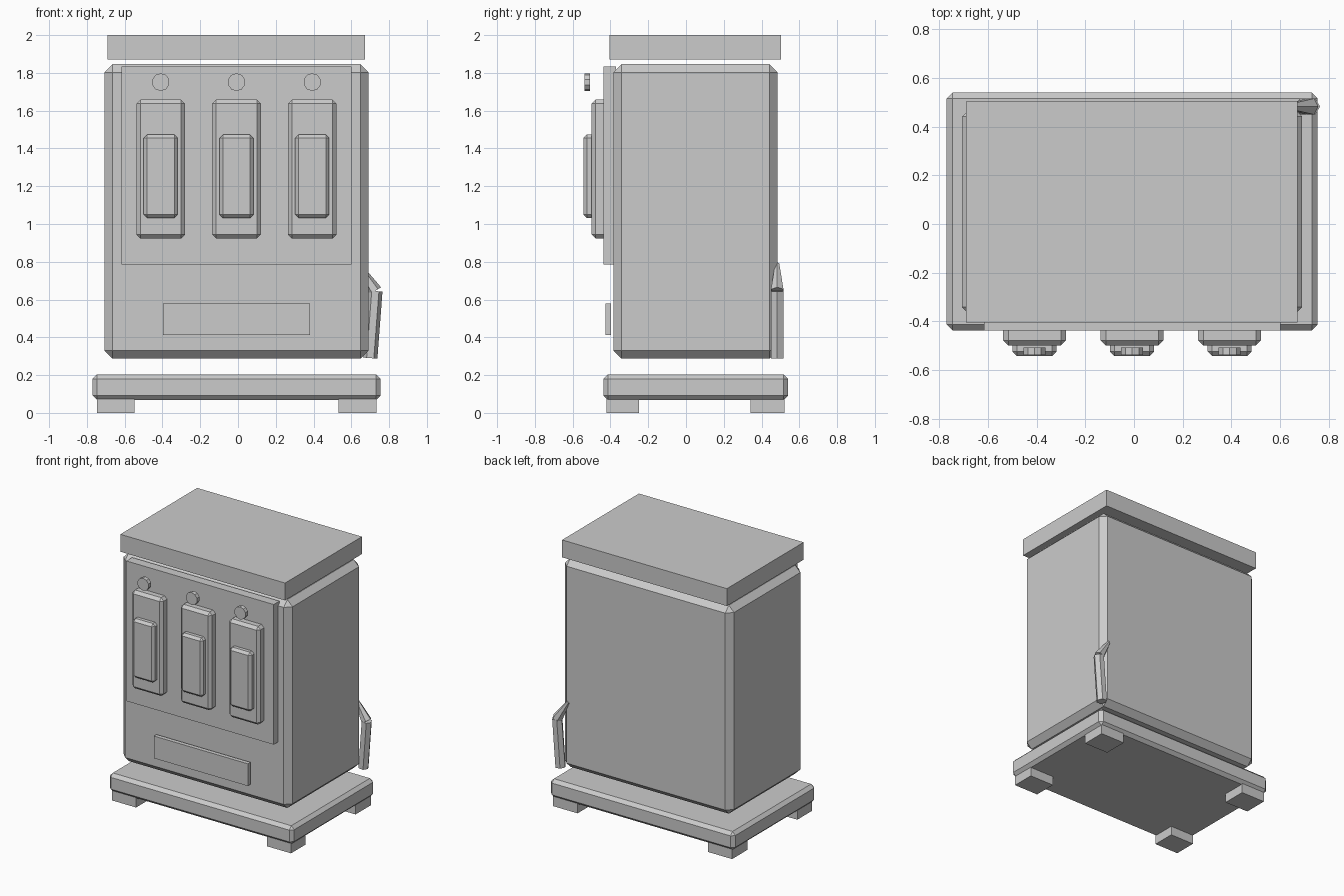
import bpy, bmesh, math
from mathutils import Vector

if "Cube" in bpy.data.objects:
    bpy.data.objects.remove(bpy.data.objects["Cube"])

grey = bpy.data.materials.new("light_grey")
grey.diffuse_color = (0.6, 0.6, 0.6, 1)
grey.use_nodes = True
grey.node_tree.nodes["Principled BSDF"].inputs["Base Color"].default_value = grey.diffuse_color


def finish(name, bm, bevel=0):
    if bevel:
        bmesh.ops.bevel(bm, geom=bm.edges[:], offset=bevel, segments=1,
                        affect='EDGES', profile=0.5)
    bmesh.ops.recalc_face_normals(bm, faces=bm.faces[:])
    mesh = bpy.data.meshes.new(name)
    bm.to_mesh(mesh)
    bm.free()
    mesh.materials.append(grey)
    obj = bpy.data.objects.new(name, mesh)
    bpy.context.collection.objects.link(obj)
    return obj


def box(name, x, y, z, bevel=0):
    """Box given as (min, max) ranges, with optional chamfer."""
    bm = bmesh.new()
    bmesh.ops.create_cube(bm, size=1)
    for v in bm.verts:
        v.co = [(r[0] + r[1]) / 2 + c * (r[1] - r[0])
                for c, r in zip(v.co, (x, y, z))]
    return finish(name, bm, bevel)


def rod(name, a, b, r1, r2, sides, turn=0):
    """Straight low-poly rod from a to b."""
    a, b = Vector(a), Vector(b)
    bm = bmesh.new()
    bmesh.ops.create_cone(bm, cap_ends=True, segments=sides, radius1=r1,
                          radius2=r2, depth=(b - a).length)
    obj = finish(name, bm)
    obj.location = (a + b) / 2
    q = (b - a).to_track_quat('Z', 'Y')
    obj.rotation_euler = q.to_euler()
    return obj


# cabinet, lid and base
box("cabinet", (-0.707, 0.691), (-0.385, 0.485), (0.287, 1.846), 0.043)
box("lid", (-0.69, 0.673), (-0.405, 0.503), (1.87, 2.0))
box("base", (-0.77, 0.755), (-0.438, 0.54), (0.068, 0.204), 0.024)

# feet
for side, x in (("left", (-0.747, -0.549)), ("right", (0.532, 0.733))):
    for end, y in (("front", (-0.42, -0.249)), ("back", (0.342, 0.522))):
        box(f"foot_{end}_{side}", x, y, (0, 0.075))

# front panel and lower label plate
box("front_panel", (-0.617, 0.602), (-0.438, -0.37), (0.785, 1.833))
box("label_plate", (-0.398, 0.381), (-0.427, -0.396), (0.412, 0.578))

# three switches, each with an indicator light
for i, cx in enumerate((-0.409, -0.008, 0.393), 1):
    box(f"switch_plate_{i}", (cx - 0.129, cx + 0.129), (-0.499, -0.40),
        (0.923, 1.658), 0.021)
    box(f"switch_rocker_{i}", (cx - 0.09, cx + 0.09), (-0.543, -0.46),
        (1.032, 1.473), 0.018)
    rod(f"indicator_light_{i}", (cx, -0.507, 1.751), (cx, -0.538, 1.751),
        0.047, 0.047, 10)

# side handle at the back right corner
rod("handle_grip", (0.70, 0.483, 0.29), (0.727, 0.483, 0.645),
    0.038, 0.038, 6)
rod("handle_arm", (0.725, 0.483, 0.645), (0.635, 0.483, 0.79),
    0.038, 0.012, 6)
